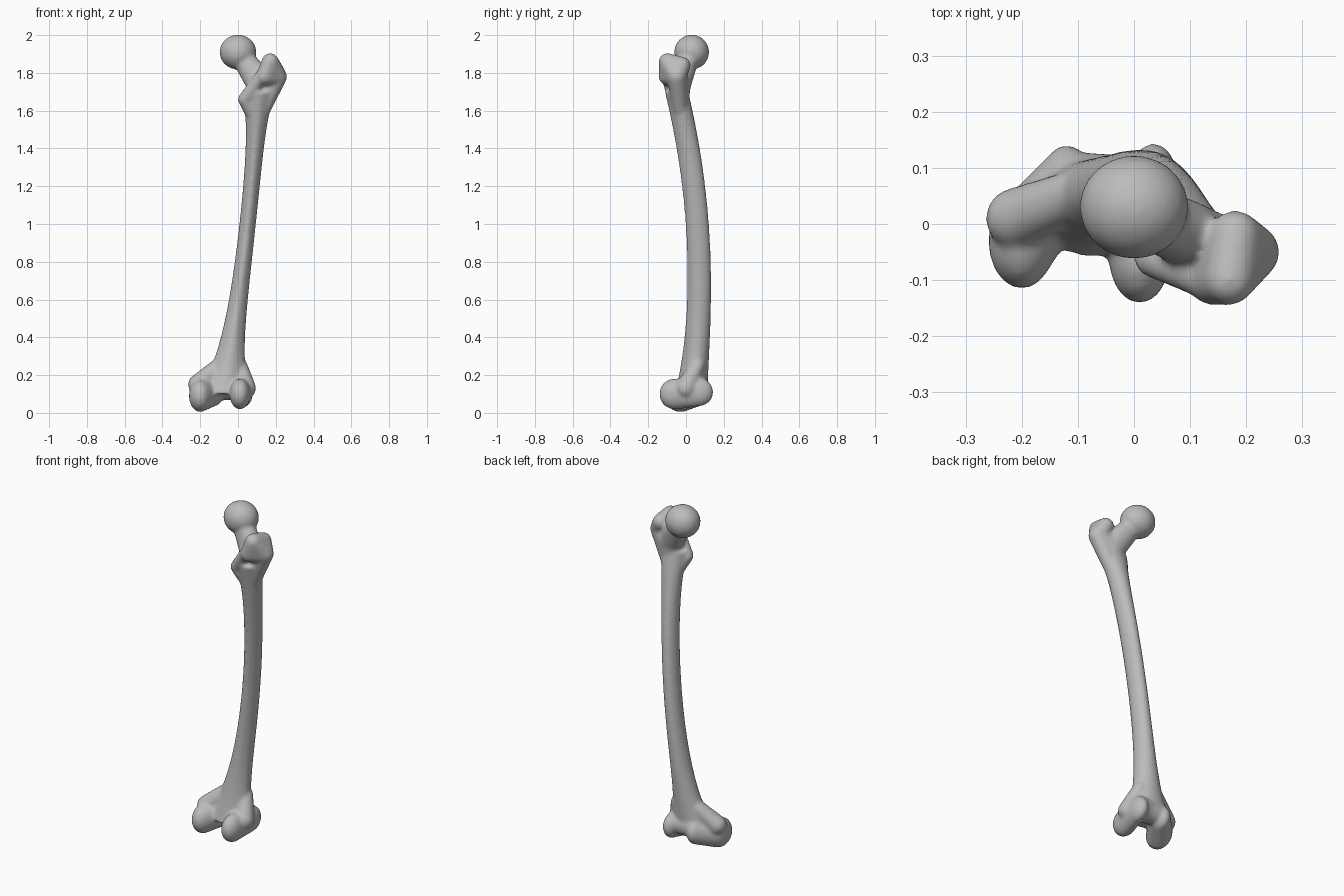
import bpy, bmesh, math
from mathutils import Matrix

cube = bpy.data.objects.get("Cube")
if cube:
    bpy.data.objects.remove(cube, do_unlink=True)

grey = (.5, .5, .5, 1)
bone_grey = bpy.data.materials.new("bone_grey")
bone_grey.use_nodes = True
bone_grey.diffuse_color = grey
bone_grey.node_tree.nodes["Principled BSDF"].inputs["Base Color"].default_value = grey

bone = bmesh.new()


def add_to_bone(part):
    """Copy a finished closed part into the bone."""
    bmesh.ops.recalc_face_normals(part, faces=part.faces)
    part_mesh = bpy.data.meshes.new("part")
    part.to_mesh(part_mesh)
    part.free()
    bone.from_mesh(part_mesh)
    bpy.data.meshes.remove(part_mesh)


def lobe(x, y, z, radius, width=None):
    """Placement of a ball, optionally with its own radius along x."""
    stretch = Matrix.Diagonal((width or radius, radius, radius, 1))
    return Matrix.Translation((x, y, z)) @ stretch


def skin(*lobes):
    """Convex skin stretched over several lobes."""
    part = bmesh.new()
    for placement in lobes:
        bmesh.ops.create_icosphere(part, subdivisions=3, radius=1, matrix=placement)
    bmesh.ops.delete(part, geom=part.faces[:], context='FACES_ONLY')
    bmesh.ops.delete(part, geom=part.edges[:], context='EDGES_FACES') if part.edges else None
    bmesh.ops.convex_hull(part, input=part.verts[:])
    loose = [vert for vert in part.verts if not vert.link_faces]
    bmesh.ops.delete(part, geom=loose, context='VERTS')
    add_to_bone(part)


def shaft_ring(part, z, sides):
    """One cross-section: the bow, the lean and the flares follow the height."""
    knee_flare = math.exp((.1 - z) / .2)
    hip_flare = math.exp((z - 1.6) / .15)
    centre_x = -.093 + .18 * z - .036 * z ** 2
    centre_y = .07 - .12 * (z - .7) ** 2
    half_x = .042 + .1 * knee_flare + .025 * hip_flare
    half_y = .062 + .025 * knee_flare
    ring = []
    for i in range(sides):
        angle = math.tau * i / sides
        across, along = math.cos(angle), math.sin(angle)
        # narrow the rear half into a ridge
        pinch = 1 - .3 * min(0, along) ** 2
        x = centre_x + half_x * across * pinch
        y = centre_y + half_y * along
        ring.append(part.verts.new((x, y, z)))
    return ring


def build_shaft(bottom, top, levels, sides):
    part = bmesh.new()
    step = (top - bottom) / levels
    rings = [shaft_ring(part, bottom + step * i, sides) for i in range(levels + 1)]
    for lower, upper in zip(rings, rings[1:]):
        for i in range(sides):
            part.faces.new((lower[i - 1], lower[i], upper[i], upper[i - 1]))
    part.faces.new(rings[0])
    part.faces.new(rings[-1])
    add_to_bone(part)


build_shaft(bottom=.1, top=1.7, levels=32, sides=40)

# ball head
skin(lobe(0, .03, 1.91, .093, width=.098))

# neck, from the head down into the shaft
neck_root = lobe(.12, -.03, 1.73, .055, width=.075)
skin(lobe(.01, .02, 1.9, .055), lobe(.09, -.01, 1.81, .055), neck_root)

# greater trochanter with its taper into the shaft
outer_bulge = lobe(.21, -.05, 1.78, .05)
rear_bulge = lobe(.14, -.1, 1.78, .045)
skin(lobe(.17, -.1, 1.86, .045), lobe(.18, -.02, 1.84, .045), outer_bulge, rear_bulge)
skin(outer_bulge, neck_root, lobe(.13, -.03, 1.6, .04))

# lesser trochanter, with the crest joining it to the greater one
lesser = lobe(.035, -.06, 1.66, .036)
skin(lesser, lobe(.08, -.03, 1.58, .04))
skin(lesser, lobe(.13, -.1, 1.79, .035))

# condyles: rear lobe rolling forward into the kneecap rim
inner_rim = lobe(-.12, .07, .11, .072, width=.045)
outer_rim = lobe(.035, .07, .11, .075, width=.045)
skin(lobe(-.2, -.03, .09, .086, width=.06), inner_rim)
skin(lobe(.01, -.06, .1, .082, width=.055), outer_rim)

# side bumps above the condyles, fading up the shaft
skin(lobe(-.21, .01, .15, .055), lobe(-.11, .05, .24, .045))
skin(lobe(.04, 0, .13, .056), lobe(.01, .06, .25, .04))

# groove floor between the kneecap rims
groove = lobe(-.04, .06, .13, .065, width=.03)
for rim_x in (-.12, .03):
    skin(groove, lobe(rim_x, .07, .13, .06, width=.04))

mesh = bpy.data.meshes.new("thigh_bone")
bone.to_mesh(mesh)
bone.free()
mesh.materials.append(bone_grey)
thigh_bone = bpy.data.objects.new("thigh_bone", mesh)
bpy.context.collection.objects.link(thigh_bone)

# fuse the parts into one smooth skin
fuse = thigh_bone.modifiers.new("fuse", 'REMESH')
fuse.mode = 'VOXEL'
fuse.voxel_size = .008
fuse.use_smooth_shade = True
soften = thigh_bone.modifiers.new("soften", 'SMOOTH')
soften.factor = .5
soften.iterations = 12
